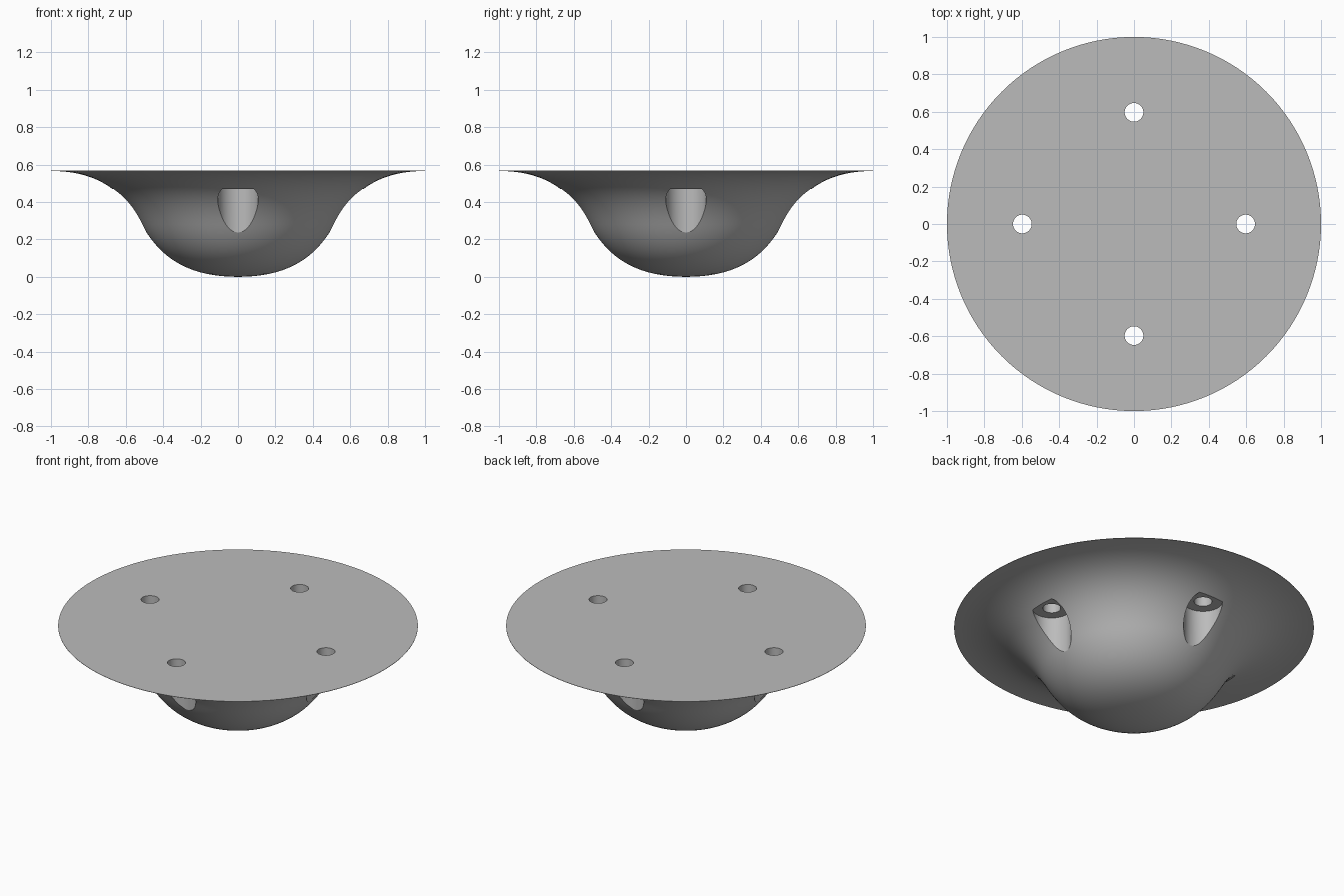
import bpy, bmesh, math
from mathutils import Vector, geometry

if "Cube" in bpy.data.objects:
    bpy.data.objects.remove(bpy.data.objects["Cube"], do_unlink=True)

SEGMENTS = 128
TOP = 0.568         # height of the flat flange face
BOLT_CIRCLE = 0.597
SEAT = 0.47         # height of the flat seats for the bolt heads

grey = bpy.data.materials.new("plain grey")
grey.use_nodes = True
grey.diffuse_color = (0.5, 0.5, 0.5, 1)
grey.node_tree.nodes["Principled BSDF"].inputs["Base Color"].default_value = (0.5, 0.5, 0.5, 1)


def bezier(points, count):
    return list(geometry.interpolate_bezier(*[Vector((r, 0, z)) for r, z in points], count))


# Bell-shaped profile: rounded bowl flaring into a knife-edged flange
lower = bezier([(0, 0), (0.3, 0), (0.43, 0.13), (0.515, 0.28)], 20)
upper = bezier([(0.515, 0.28), (0.6, 0.43), (0.72, TOP - 0.002), (1, TOP - 0.002)], 20)
profile = lower + upper[1:] + [Vector((1, 0, TOP))]

# Revolve the profile and close the flat top with one face
bm = bmesh.new()
verts = [bm.verts.new(p) for p in profile]
edges = [bm.edges.new(pair) for pair in zip(verts, verts[1:])]
bmesh.ops.spin(bm, geom=verts + edges, axis=(0, 0, 1), cent=(0, 0, 0),
               angle=math.tau, steps=SEGMENTS)
bmesh.ops.remove_doubles(bm, verts=bm.verts, dist=0.0001)
bmesh.ops.holes_fill(bm, edges=[e for e in bm.edges if e.is_boundary], sides=0)
bmesh.ops.recalc_face_normals(bm, faces=bm.faces)
mesh = bpy.data.meshes.new("flanged_bowl")
bm.to_mesh(mesh)
bm.free()
mesh.materials.append(grey)
bowl = bpy.data.objects.new("flanged_bowl", mesh)
bpy.context.collection.objects.link(bowl)


def cut_cylinder(name, x, y, radius, bottom, top):
    """Subtract an upright cylinder from the bowl."""
    bpy.ops.mesh.primitive_cylinder_add(vertices=64, radius=radius, depth=top - bottom,
                                        location=(x, y, (top + bottom) / 2))
    cutter = bpy.context.object
    cutter.name = name
    cutter.hide_render = True
    cutter.data.materials.append(grey)
    bpy.context.view_layer.objects.active = bowl
    mod = bowl.modifiers.new(name, 'BOOLEAN')
    mod.operation = 'DIFFERENCE'
    mod.solver = 'EXACT'
    mod.object = cutter
    bpy.ops.object.modifier_apply(modifier=name)
    bpy.data.objects.remove(cutter, do_unlink=True)


# Four bolt holes, each with a wide pocket opening downwards
for i in range(4):
    a = i * math.pi / 2
    x, y = BOLT_CIRCLE * math.cos(a), BOLT_CIRCLE * math.sin(a)
    cut_cylinder("bolt_pocket", x, y, 0.108, -0.2, SEAT)
    cut_cylinder("bolt_hole", x, y, 0.05, -0.2, 0.8)

# Smooth sides with crisp rim, pockets and holes
bpy.ops.object.select_all(action='DESELECT')
bowl.select_set(True)
bpy.context.view_layer.objects.active = bowl
bpy.ops.object.shade_smooth_by_angle(angle=math.radians(30))
